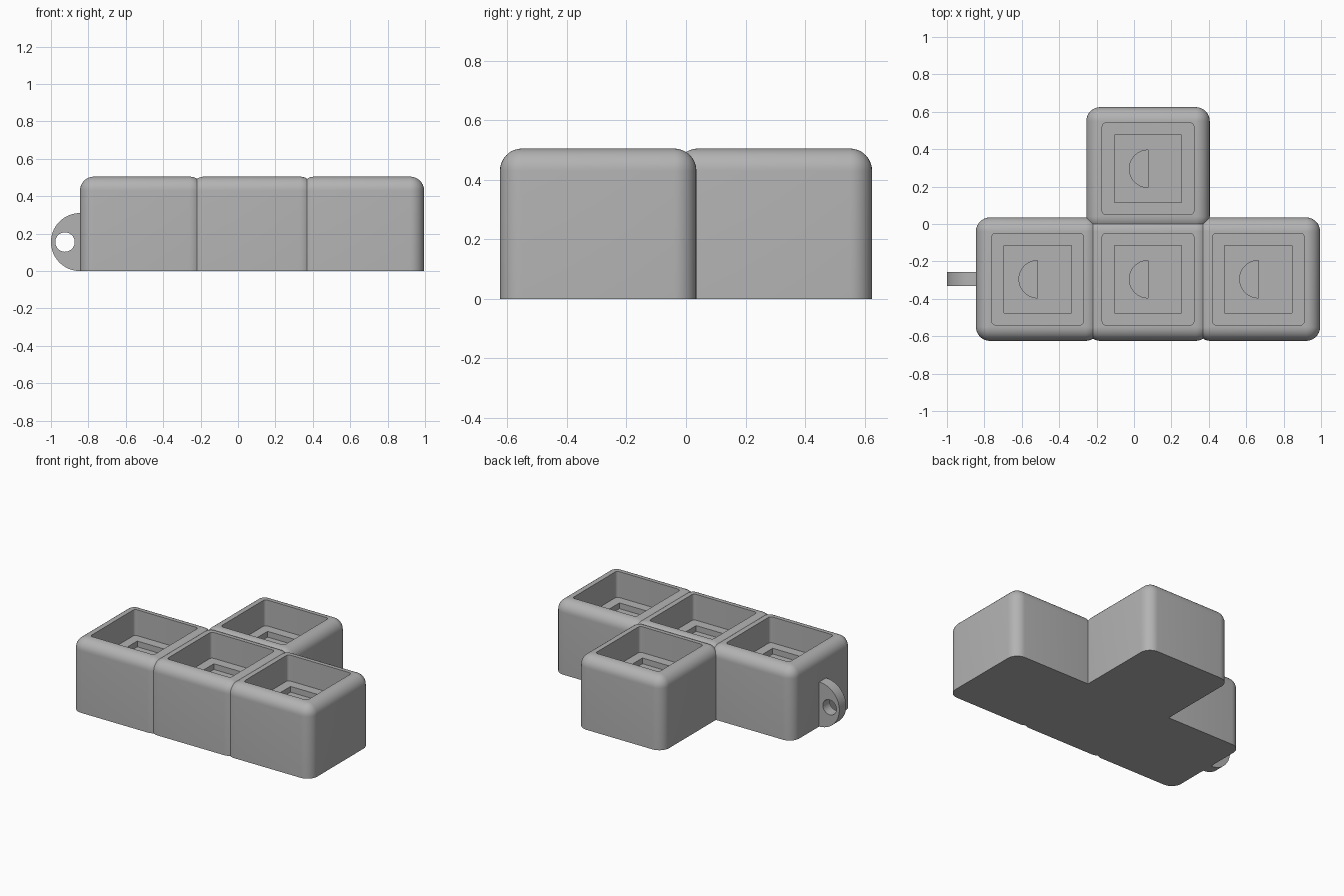
import bpy, bmesh
from math import sin, cos, pi, radians
from mathutils import Vector

if "Cube" in bpy.data.objects:
    bpy.data.objects.remove(bpy.data.objects["Cube"])

PITCH, HALF, ROUND, TOP = 0.59, 0.33, 0.075, 0.505
POCKET_Z, HOLE_Z, SLOT_Z = 0.325, 0.285, 0.18
SEG = 8

grey = bpy.data.materials.new("plain grey")
grey.use_nodes = True
colour = (0.45, 0.45, 0.45, 1)
grey.diffuse_color = colour
grey.node_tree.nodes["Principled BSDF"].inputs["Base Color"].default_value = colour


def rounded_square(bm, half, radius, z):
    """Ring of vertices with the same count for any size."""
    ring = []
    for corner in range(4):
        mid = (corner + 0.5) * pi / 2
        c = Vector((cos(mid), sin(mid))) * (half - radius) * 2 ** 0.5
        for i in range(SEG + 1):
            a = (corner + i / SEG) * pi / 2
            ring.append(bm.verts.new((c.x + radius * cos(a), c.y + radius * sin(a), z)))
    return ring


def bridge(bm, lower, upper):
    n = len(lower)
    for i in range(n):
        j = (i + 1) % n
        bm.faces.new((lower[i], lower[j], upper[j], upper[i]))


def finish(ob):
    ob.data.materials.clear()
    ob.data.materials.append(grey)
    bpy.ops.object.select_all(action='DESELECT')
    ob.select_set(True)
    bpy.context.view_layer.objects.active = ob
    bpy.ops.object.shade_smooth_by_angle(angle=radians(30))


def block(name, x, y, neighbours):
    bm = bmesh.new()
    # outer shell with a rounded top edge
    sections = [(HALF, ROUND, 0)]
    for i in range(SEG + 1):
        a = i / SEG * pi / 2
        r = ROUND * cos(a)
        sections.append((HALF - ROUND + r, r, TOP - ROUND + ROUND * sin(a)))
    # pocket, ledge and square hole
    sections += [(0.245, 0.02, TOP), (0.245, 0.02, POCKET_Z),
                 (0.18, 0, POCKET_Z), (0.18, 0, HOLE_Z)]
    rings = [rounded_square(bm, *s) for s in sections]
    for lower, upper in zip(rings, rings[1:]):
        bridge(bm, lower, upper)
    bm.faces.new(rings[0][::-1])
    bmesh.ops.remove_doubles(bm, verts=bm.verts[:], dist=1e-5)
    bmesh.ops.dissolve_degenerate(bm, edges=bm.edges[:], dist=1e-5)
    rim = [e for e in bm.edges if e.is_boundary]
    # half-round slot in the floor
    arc = [pi / 2 + pi * i / 24 for i in range(25)]
    high, low = ([bm.verts.new((0.1 * cos(a), 0.1 * sin(a), z)) for a in arc]
                 for z in (HOLE_Z, SLOT_Z))
    bridge(bm, high, low)
    bm.faces.new(low)
    slot = [e for e in bm.edges if all(v in high for v in e.verts)]
    bmesh.ops.triangle_fill(bm, edges=rim + slot, use_beauty=True, normal=(0, 0, 1))
    bmesh.ops.recalc_face_normals(bm, faces=bm.faces[:])
    # trim at the seam shared with each neighbour
    for d in neighbours:
        bmesh.ops.bisect_plane(bm, geom=bm.verts[:] + bm.edges[:] + bm.faces[:],
                               plane_co=Vector(d) * PITCH / 2, plane_no=d, clear_outer=True)
    me = bpy.data.meshes.new(name)
    bm.to_mesh(me)
    bm.free()
    ob = bpy.data.objects.new(name, me)
    ob.location = (x, y, 0)
    bpy.context.collection.objects.link(ob)
    finish(ob)


E, W, N, S = (1, 0, 0), (-1, 0, 0), (0, 1, 0), (0, -1, 0)
MID_X, ROW = 0.075, -PITCH / 2
block("right_block", MID_X - PITCH, ROW, [E])
block("middle_block", MID_X, ROW, [E, W, N])
block("left_block", MID_X + PITCH, ROW, [W])
block("back_block", MID_X, -ROW, [S])

# half-disc loop for a key ring, with a round hole
curve = bpy.data.curves.new("ring_loop", 'CURVE')
curve.dimensions, curve.fill_mode, curve.extrude = '2D', 'BOTH', 0.0375
half_disc = [(0.03, -0.155), (0.03, 0.155)]
half_disc += [(0.155 * cos(a), 0.155 * sin(a)) for a in (pi / 2 + pi * i / 32 for i in range(33))]
hole = [(-0.08 + 0.052 * cos(a), 0.052 * sin(a)) for a in (2 * pi * i / 32 for i in range(32))]
for outline in (half_disc, hole):
    spline = curve.splines.new('POLY')
    spline.points.add(len(outline) - 1)
    for p, co in zip(spline.points, outline):
        p.co = (*co, 0, 1)
    spline.use_cyclic_u = True
loop = bpy.data.objects.new("ring_loop", curve)
loop.location = (-0.845, ROW, 0.155)
loop.rotation_euler.x = pi / 2
bpy.context.collection.objects.link(loop)
bpy.ops.object.select_all(action='DESELECT')
loop.select_set(True)
bpy.context.view_layer.objects.active = loop
bpy.ops.object.convert(target='MESH')
finish(bpy.context.object)
